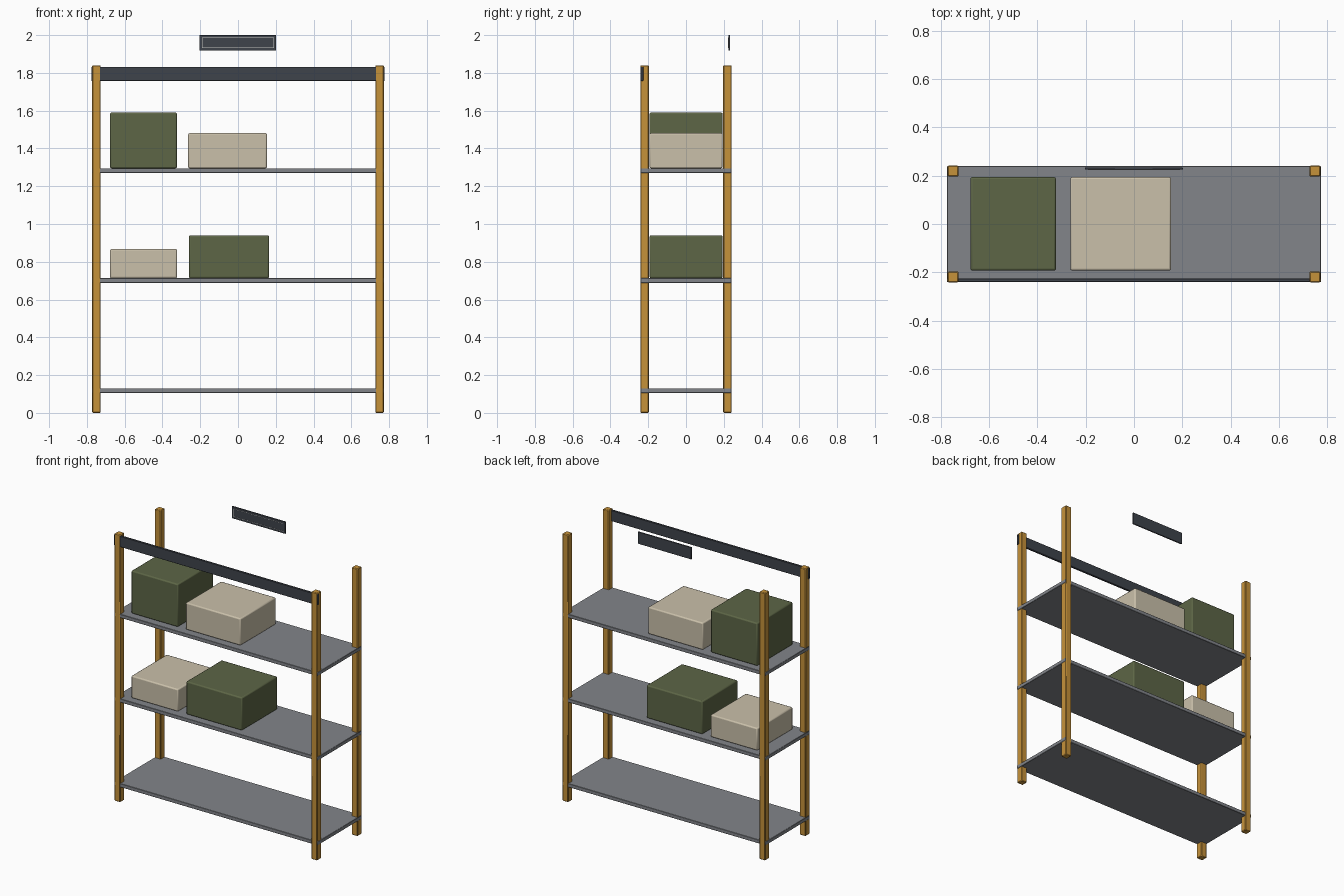
import bpy

cube = bpy.data.objects.get("Cube")
if cube:
    bpy.data.objects.remove(cube, do_unlink=True)


def material(name, rgb):
    """Flat material from 0-255 display values."""
    lin = [((c / 255 + 0.055) / 1.055) ** 2.4 for c in rgb]
    mat = bpy.data.materials.new(name)
    mat.use_nodes = True
    mat.diffuse_color = (*lin, 1)
    mat.node_tree.nodes["Principled BSDF"].inputs["Base Color"].default_value = (*lin, 1)
    return mat


wood = material("golden wood", (198, 146, 58))
steel = material("grey shelf", (130, 133, 138))
green = material("olive green", (93, 102, 70))
cream = material("cream card", (202, 192, 170))
dark = material("charcoal", (62, 67, 75))
pale = material("pale trim", (205, 205, 200))


def block(name, mat, x, y, z, bevel=0, segments=1):
    """Box spanning the given (min, max) ranges, with softened edges."""
    spans = (x, y, z)
    bpy.ops.mesh.primitive_cube_add(size=1, location=[(a + b) / 2 for a, b in spans])
    obj = bpy.context.object
    obj.name = name
    obj.scale = [b - a for a, b in spans]
    bpy.ops.object.transform_apply(location=False, rotation=False, scale=True)
    obj.data.materials.append(mat)
    if bevel:
        mod = obj.modifiers.new("soft edges", "BEVEL")
        mod.width = bevel
        mod.segments = segments
        bpy.ops.object.shade_smooth_by_angle()
    return obj


half_x, half_y, post = 0.772, 0.242, 0.045

# Corner posts
for side, sx in (("left", 1), ("right", -1)):
    for end, sy in (("front", -1), ("back", 1)):
        x = sorted((sx * half_x, sx * (half_x - post)))
        y = sorted((sy * half_y, sy * (half_y - post)))
        block(f"{end}_{side}_post", wood, x, y, (0, 1.84), 0.004)

# Shelves, running through the posts
shelf_tops = {"lower": 0.13, "middle": 0.713, "upper": 1.295}
for name, top in shelf_tops.items():
    block(f"{name}_shelf", steel, (-0.774, 0.774), (-0.241, 0.241), (top - 0.025, top), 0.002)

# Front header rail
block("header_rail", dark, (-0.775, 0.775), (-0.241, -0.226), (1.757, 1.832), 0.002)

# Storage boxes
boxes = (
    ("upper_green_box", green, "upper", -0.678, -0.323, 0.295),
    ("upper_cream_box", cream, "upper", -0.264, 0.154, 0.186),
    ("middle_cream_box", cream, "middle", -0.678, -0.322, 0.154),
    ("middle_green_box", green, "middle", -0.26, 0.165, 0.227),
)
for name, mat, shelf, x0, x1, height in boxes:
    z = shelf_tops[shelf]
    block(name, mat, (x0, x1), (-0.193, 0.194), (z, z + height), 0.008, 2)

# Sign panel with a fine pale outline on its front
block("sign_panel", dark, (-0.204, 0.202), (0.225, 0.234), (1.918, 2.0), 0.001)
for name, z in (("top", 1.985), ("bottom", 1.932)):
    block(f"sign_trim_{name}", pale, (-0.19, 0.19), (0.2235, 0.2255), (z, z + 0.0015))
for name, x in (("left", 0.188), ("right", -0.19)):
    block(f"sign_trim_{name}", pale, (x, x + 0.0015), (0.2235, 0.2255), (1.932, 1.985))
